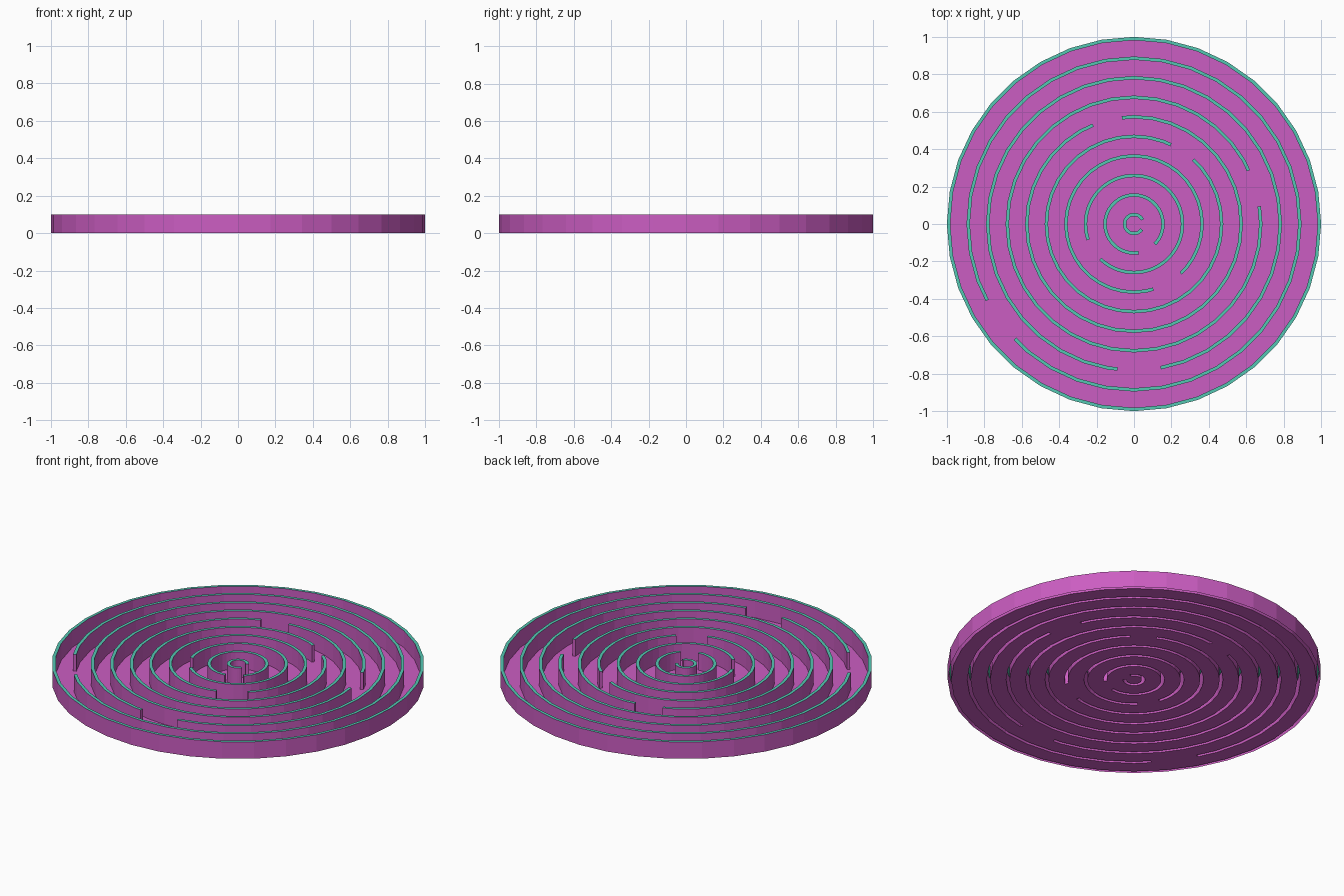
import bpy, bmesh
from math import sin, cos, radians

if "Cube" in bpy.data.objects:
    bpy.data.objects.remove(bpy.data.objects["Cube"])

SIDES, HEIGHT, THICK = 36, 0.10, 0.018
STEP = 360 / SIDES
OUTER, SPACING = 1.0, 0.1045

# opening of each ring wall in degrees, from the outer rim inwards
GAPS = [None, (207.5, 224), (263.5, 280.5), (8, 25), (96.5, 112.5),
        (47.5, 65), (286.5, 313.5), (199, 226), (279, 316), (-35, 27)]


def material(name, rgb):
    m = bpy.data.materials.new(name)
    m.diffuse_color = (*rgb, 1)
    m.use_nodes = True
    m.node_tree.nodes["Principled BSDF"].inputs["Base Color"].default_value = m.diffuse_color
    return m


def polygon_point(r, deg):
    # point on the flat-sided circle, so cuts between corners stay on the chord
    k = cos(radians(STEP / 2)) / cos(radians(deg % STEP - STEP / 2))
    return (r * k * cos(radians(deg)), r * k * sin(radians(deg)), 0)


def in_gap(gap, deg):
    return gap is not None and (deg - gap[0]) % 360 < gap[1] - gap[0]


# polar grid of the floor: every facet corner plus every wall end
angles = sorted({round(i * STEP, 3) for i in range(SIDES)} |
                {round(a % 360, 3) for g in GAPS if g for a in g})
radii = []
for i in range(len(GAPS)):
    r = OUTER - SPACING * i
    radii += [r, r - THICK]

bm = bmesh.new()
rows = [[bm.verts.new(polygon_point(r, a)) for a in angles] for r in radii]
n = len(angles)
walls = []
for k in range(len(radii) - 1):
    for j in range(n):
        j2 = (j + 1) % n
        f = bm.faces.new((rows[k][j], rows[k][j2], rows[k + 1][j2], rows[k + 1][j]))
        f.normal_update()
        if f.normal.z < 0:
            f.normal_flip()
        mid = (angles[j] + (angles[j2] if j2 else 360)) / 2
        if k % 2 == 0 and not in_gap(GAPS[k // 2], mid):
            walls.append(f)
bm.faces.new(rows[-1])

# raise the walls out of the floor, leaving them open underneath
out = bmesh.ops.extrude_face_region(bm, geom=walls)["geom"]
for v in out:
    if isinstance(v, bmesh.types.BMVert):
        v.co.z = HEIGHT
left = [f for f in walls if f.is_valid and max(v.co.z for v in f.verts) < HEIGHT / 2]
if left:
    bmesh.ops.delete(bm, geom=left, context='FACES_ONLY')

# coloured wall tops
for f in bm.faces:
    f.material_index = int(min(v.co.z for v in f.verts) > HEIGHT / 2)
bm.normal_update()

mesh = bpy.data.meshes.new("round_maze")
bm.to_mesh(mesh)
bm.free()
mesh.materials.append(material("magenta", (0.60, 0.11, 0.54)))
mesh.materials.append(material("teal", (0.09, 0.57, 0.45)))
bpy.context.collection.objects.link(bpy.data.objects.new("round_maze", mesh))
